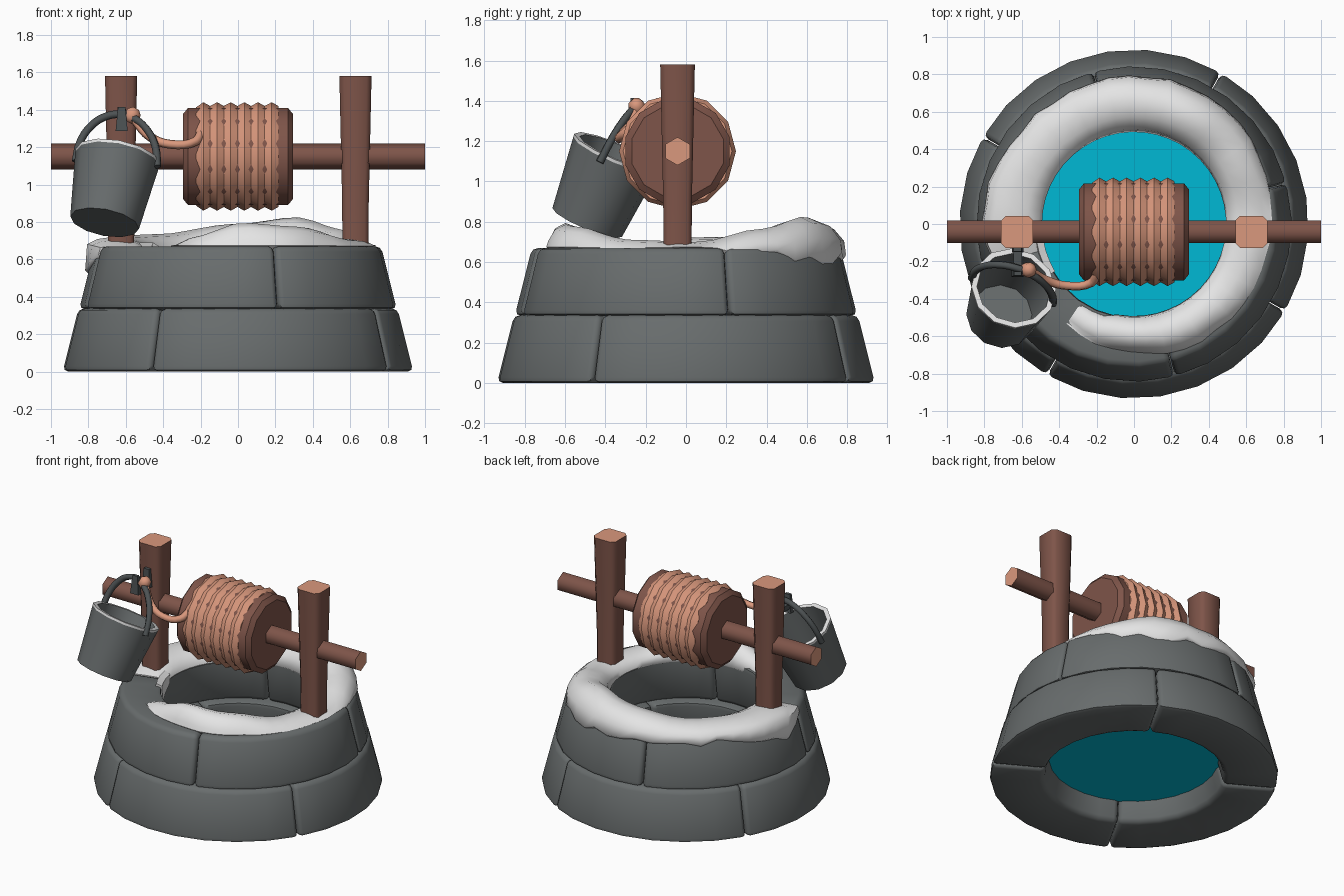
import bpy, bmesh, math, random
from mathutils import Matrix, Vector

if "Cube" in bpy.data.objects:
    bpy.data.objects.remove(bpy.data.objects["Cube"])

random.seed(4)


def material(name, rgb):
    m = bpy.data.materials.new(name)
    m.diffuse_color = (*rgb, 1)
    m.use_nodes = True
    m.node_tree.nodes["Principled BSDF"].inputs["Base Color"].default_value = m.diffuse_color
    return m


STONE = material("grey stone", (0.138, 0.151, 0.152))
SNOW = material("white snow", (0.78, 0.78, 0.78))
WOOD = material("brown wood", (0.21, 0.09, 0.067))
TAN = material("tan rope and end grain", (0.70, 0.315, 0.205))
WATER = material("blue water", (0.0, 0.48, 0.66))
METAL = material("grey metal", (0.135, 0.148, 0.15))
IRON = material("dark iron", (0.075, 0.085, 0.088))


def finish(name, bm, mats, smooth=None):
    bmesh.ops.recalc_face_normals(bm, faces=bm.faces)
    me = bpy.data.meshes.new(name)
    bm.to_mesh(me)
    bm.free()
    for m in mats:
        me.materials.append(m)
    ob = bpy.data.objects.new(name, me)
    bpy.context.collection.objects.link(ob)
    if smooth:
        bpy.ops.object.select_all(action='DESELECT')
        ob.select_set(True)
        bpy.context.view_layer.objects.active = ob
        bpy.ops.object.shade_smooth_by_angle(angle=math.radians(smooth))
    return ob


def ngon(n, phase=0.0):
    return [(math.cos(2 * math.pi * (i + phase) / n), math.sin(2 * math.pi * (i + phase) / n)) for i in range(n)]


def loft(name, section, profile, mats, M, cap=0, bands={}, smooth=None):
    """Stack scaled copies of a section along local z; profile is (scale, height)."""
    bm = bmesh.new()
    rings = [[bm.verts.new(M @ Vector((x * s, y * s, h))) for x, y in section] for s, h in profile]
    n = len(section)
    for k, (a, b) in enumerate(zip(rings, rings[1:])):
        for i in range(n):
            f = bm.faces.new((a[i], a[(i + 1) % n], b[(i + 1) % n], b[i]))
            f.material_index = bands.get(k, 0)
    for r in (rings[0], rings[-1]):
        bm.faces.new(r).material_index = cap
    return finish(name, bm, mats, smooth)


def sweep(bm, sections):
    """Join a list of equal-length closed sections into a capped skin."""
    rows = [[bm.verts.new(p) for p in s] for s in sections]
    n = len(rows[0])
    for a, b in zip(rows, rows[1:]):
        for i in range(n):
            bm.faces.new((a[i], a[(i + 1) % n], b[(i + 1) % n], b[i]))
    for r in (rows[0], rows[-1]):
        bm.faces.new(r)


def polar(r, deg, z):
    a = math.radians(deg)
    return Vector((r * math.cos(a), r * math.sin(a), z))


def tube(name, pts, r, mat):
    cu = bpy.data.curves.new(name, 'CURVE')
    cu.dimensions = '3D'
    cu.bevel_depth = r
    cu.bevel_resolution = 1
    cu.resolution_u = 4
    cu.use_fill_caps = True
    sp = cu.splines.new('BEZIER')
    sp.bezier_points.add(len(pts) - 1)
    for bp, p in zip(sp.bezier_points, pts):
        bp.co = p
        bp.handle_left_type = bp.handle_right_type = 'AUTO'
    cu.materials.append(mat)
    ob = bpy.data.objects.new(name, cu)
    bpy.context.collection.objects.link(ob)


# Two courses of four curved stones, joints staggered by 45 degrees
def course(name, start, profile):
    for k in range(4):
        bm = bmesh.new()
        a0, span = start + 90 * k + 0.15, 89.7
        sweep(bm, [[polar(r, a0 + span * i / 7, z) for r, z in profile] for i in range(8)])
        bmesh.ops.recalc_face_normals(bm, faces=bm.faces)
        hard = [e for e in bm.edges if e.calc_face_angle(0) > 0.6]
        bmesh.ops.bevel(bm, geom=hard, offset=0.03, segments=2, profile=0.5, affect='EDGES')
        finish(f"{name}_{k + 1}", bm, [STONE], 50)


course("lower_stone", 60, [(0.94, 0), (0.855, 0.337), (0.50, 0.337), (0.585, 0)])
course("upper_stone", 15, [(0.85, 0.333), (0.765, 0.67), (0.495, 0.67), (0.56, 0.333)])

# Water disc deep in the shaft
loft("water", ngon(28), [(0.565, 0.14), (0.56, 0.145)], [WATER], Matrix())

# Snow drift: angle, crest height, outer radius, outer hem height
KEYS = [(-124, 0.675, 0.65, 0.655), (-112, 0.725, 0.675, 0.655), (-88, 0.795, 0.695, 0.655),
        (-60, 0.775, 0.72, 0.655), (-25, 0.71, 0.735, 0.65), (5, 0.70, 0.73, 0.655),
        (35, 0.765, 0.77, 0.62), (62, 0.825, 0.79, 0.60), (90, 0.79, 0.785, 0.61),
        (130, 0.735, 0.785, 0.64), (165, 0.725, 0.80, 0.60), (183, 0.72, 0.815, 0.53),
        (196, 0.67, 0.78, 0.60)]


def drift(deg):
    for a, b in zip(KEYS, KEYS[1:]):
        if deg <= b[0]:
            t = (deg - a[0]) / (b[0] - a[0])
            t = t * t * (3 - 2 * t)
            return [u + (v - u) * t for u, v in zip(a[1:], b[1:])]
    return KEYS[-1][1:]


bm = bmesh.new()
rows = []
for i in range(41):
    deg = -124 + 8 * i
    crest, ro, hem = drift(deg)
    ri = 0.49 if deg > -105 else 0.51
    ro += random.uniform(-0.012, 0.012)
    hem += random.uniform(-0.03, 0.03) if hem < 0.65 else 0
    lift, w = crest - 0.66, ro - ri
    prof = [(ro - 0.02, hem), (ro, hem + 0.02), (ro - 0.01, 0.66 + lift * 0.35), (ro - 0.2 * w, 0.66 + lift * 0.8),
            (ro - 0.45 * w, crest), (ri + 0.27 * w, 0.66 + lift * 0.85), (ri + 0.06 * w, 0.66 + lift * 0.4),
            (ri + 0.002, 0.64), (ri + 0.03, 0.61)]
    rows.append([polar(r, min(deg, 196), z) for r, z in prof])
sweep(bm, rows)
finish("snow_drift", bm, [SNOW], 60)

# Snow slipped down the inside of the wall, at the drift's left end
bm = bmesh.new()
sweep(bm, [[polar(r, d, z) for r, z in ((0.53, 0.69), (0.492, 0.67), (0.492, low), (0.55, low))]
           for d, low in ((188, 0.61), (197, 0.57), (205, 0.54), (211, 0.63))])
finish("inner_snow_patch", bm, [SNOW], 60)

# Posts with chamfered corners and pale cut tops
YC = -0.042
OCT = [(1, -.7), (1, .7), (.7, 1), (-.7, 1), (-1, .7), (-1, -.7), (-.7, -1), (.7, -1)]
for side, x in (("left", -0.625), ("right", 0.628)):
    loft(f"{side}_post", OCT, [(0.07, 0.65), (0.071, 0.9), (0.086, 1.58)], [WOOD, TAN],
         Matrix.Translation((x, YC, 0)), cap=1, smooth=60)

# Axle, drum and wound rope share the x axis
AX = Matrix.Translation((0, YC, 1.15)) @ Matrix.Rotation(math.pi / 2, 4, 'Y')
loft("axle", ngon(6), [(0.07, -1), (0.07, 1)], [WOOD, TAN], AX, cap=1, smooth=65)
loft("drum", ngon(12, 0.5), [(0.235, -0.294), (0.268, -0.268), (0.268, 0.268), (0.235, 0.294)], [WOOD], AX, smooth=35)
coils = [(0.262, -0.225)]
for k in range(6):
    x = -0.222 + 0.073 * k
    coils += [(0.29, x + 0.037), (0.27, x + 0.073)]
loft("rope_coils", ngon(12), coils, [TAN], AX, smooth=40)

# Loose rope end and its knot on the handle
tube("rope_end", [(-0.20, -0.27, 1.27), (-0.23, -0.315, 1.23), (-0.36, -0.33, 1.215), (-0.47, -0.3, 1.255),
                  (-0.54, -0.26, 1.33), (-0.58, -0.235, 1.39)], 0.024, TAN)
loft("rope_knot", ngon(8), [(0.018, -0.042), (0.04, -0.02), (0.04, 0.02), (0.018, 0.042)], [TAN],
     Matrix.Translation((-0.565, -0.245, 1.37)) @ Matrix.Rotation(0.5, 4, 'Y'), smooth=50)

# Tilted bucket with a snowy rim
axis = Vector((0.18, 0.38, 0.905)).normalized()
base = Vector((-0.713, -0.49, 0.797))
BM = Matrix.Translation(base) @ Vector((0, 0, 1)).rotation_difference(axis).to_matrix().to_4x4()
loft("bucket", ngon(12), [(0.187, 0), (0.228, 0.372), (0.23, 0.388), (0.2, 0.388), (0.165, 0.03)],
     [METAL, SNOW], BM, bands={1: 1, 2: 1}, smooth=35)

# Bucket handle: half hoop over the rim
mid = base + axis * 0.345
across = Vector((0.43, -0.16, -0.08))
across = (across - axis * across.dot(axis)).normalized()
up = Vector((-0.63, -0.235, 1.375)) - mid
tube("bucket_handle", [mid + across * 0.23 * math.cos(t) + up * math.sin(t)
                       for t in (math.pi * i / 8 for i in range(9))], 0.021, IRON)


# Iron hook on the left post: wedge plate, arm and tip
def block(name, loc, size, top=1.0):
    sq = [(size[0] / 2, -size[1] / 2), (size[0] / 2, size[1] / 2), (-size[0] / 2, size[1] / 2),
          (-size[0] / 2, -size[1] / 2)]
    loft(name, sq, [(1, -size[2] / 2), (top, size[2] / 2)], [IRON], Matrix.Translation(loc))


block("hook_plate", (-0.622, -0.135, 1.35), (0.06, 0.035, 0.13), 0.7)
block("hook_arm", (-0.622, -0.2, 1.335), (0.045, 0.14, 0.035))
block("hook_tip", (-0.622, -0.265, 1.35), (0.065, 0.035, 0.13), 0.6)
